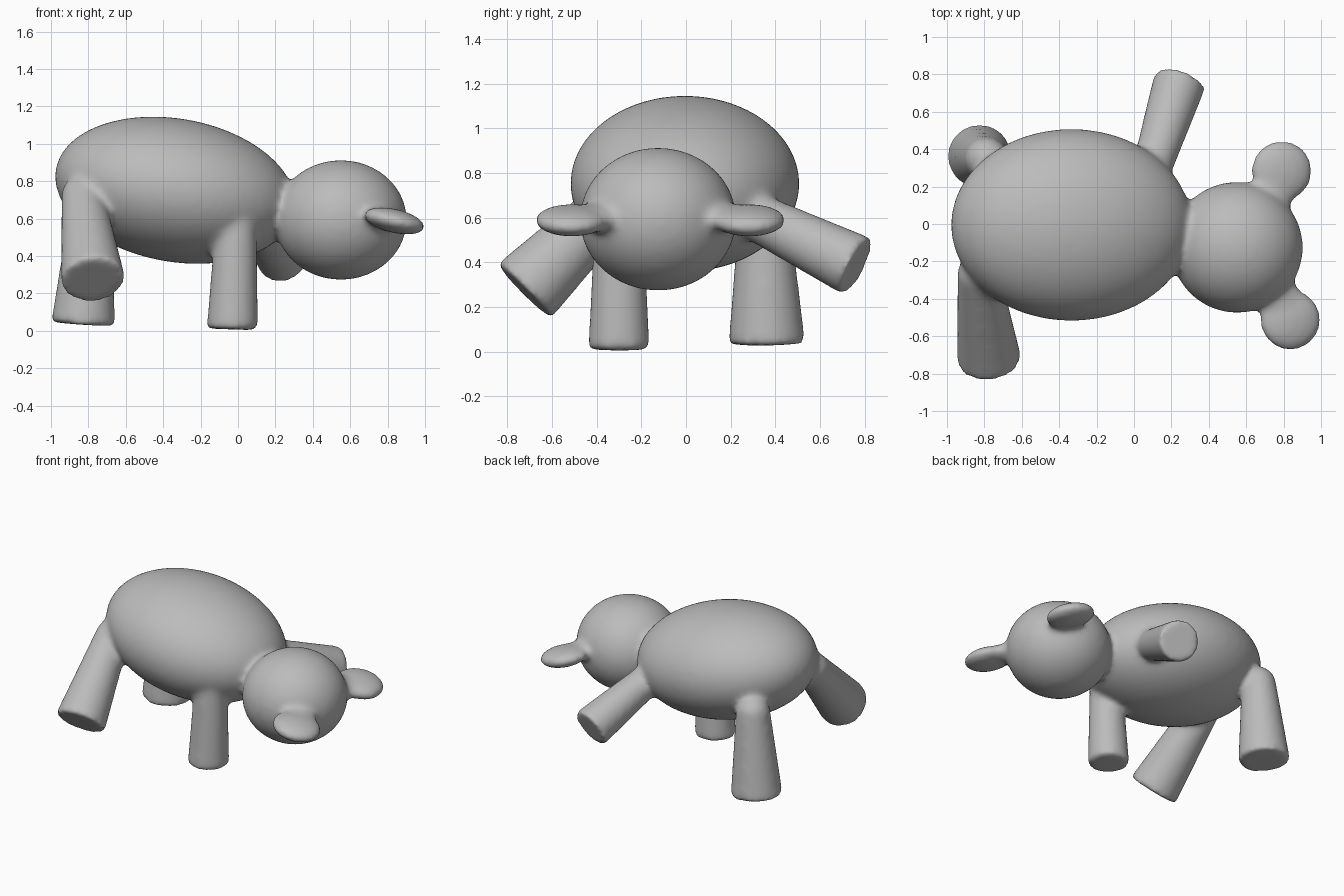
import bpy, bmesh, math
from mathutils import Matrix, Vector

cube = bpy.data.objects.get("Cube")
if cube:
    bpy.data.objects.remove(cube, do_unlink=True)

bm = bmesh.new()


def ellipsoid(center, radii, pitch=0.0, yaw=0.0):
    """Ellipsoid whose +x end dips by pitch and turns by yaw (degrees)."""
    m = (Matrix.Translation(center)
         @ Matrix.Rotation(math.radians(yaw), 4, 'Z')
         @ Matrix.Rotation(math.radians(pitch), 4, 'Y')
         @ Matrix.Diagonal((*radii, 1)))
    bmesh.ops.create_uvsphere(bm, u_segments=64, v_segments=32, radius=1, matrix=m)


def limb(foot, hip, r_foot, r_hip):
    """Tapered leg with a flat sole and a rounded hip."""
    foot, hip = Vector(foot), Vector(hip)
    axis = hip - foot
    m = (Matrix.Translation((foot + hip) / 2)
         @ axis.to_track_quat('Z', 'Y').to_matrix().to_4x4())
    bmesh.ops.create_cone(bm, cap_ends=True, segments=48, radius1=r_foot,
                          radius2=r_hip, depth=axis.length, matrix=m)
    ellipsoid(hip, (r_hip,) * 3)


# Torso and head
ellipsoid((-0.335, -0.005, 0.752), (0.65, 0.513, 0.383), pitch=10)
ellipsoid((0.55, -0.125, 0.593), (0.353, 0.35, 0.32), yaw=-10)

# Ears: flat discs, each with a short root into the head
for x, y, root_y in ((0.79, 0.283, 0.17), (0.835, -0.512, -0.41)):
    ellipsoid((x, y, 0.588), (0.168, 0.165, 0.064), pitch=13)
    ellipsoid((x - 0.05, root_y, 0.60), (0.12, 0.12, 0.06), pitch=13)

# Legs: foot, hip, foot radius, hip radius
limb((-0.775, -0.725, 0.27), (-0.83, -0.27, 0.72), 0.172, 0.115)  # right rear
limb((-0.03, -0.30, 0.008), (-0.01, -0.30, 0.60), 0.138, 0.11)    # right front
limb((-0.828, 0.362, 0.035), (-0.79, 0.35, 0.62), 0.172, 0.115)   # left rear
limb((0.245, 0.765, 0.382), (0.09, 0.28, 0.62), 0.142, 0.105)     # left front

mesh = bpy.data.meshes.new("bear_body")
bm.to_mesh(mesh)
bm.free()
bear = bpy.data.objects.new("bear_body", mesh)
bpy.context.collection.objects.link(bear)

# Fuse the parts into one skin and soften the joins
remesh = bear.modifiers.new("fuse", 'REMESH')
remesh.mode = 'VOXEL'
remesh.voxel_size = 0.018
remesh.use_smooth_shade = True
soften = bear.modifiers.new("soften", 'SMOOTH')
soften.factor = 0.5
soften.iterations = 14

# Plain grey clay
grey = bpy.data.materials.new("clay_grey")
grey.use_nodes = True
colour = (0.5, 0.5, 0.5, 1)
grey.diffuse_color = colour
bsdf = grey.node_tree.nodes["Principled BSDF"]
bsdf.inputs["Base Color"].default_value = colour
bsdf.inputs["Roughness"].default_value = 0.8
mesh.materials.append(grey)
for poly in mesh.polygons:
    poly.use_smooth = True
